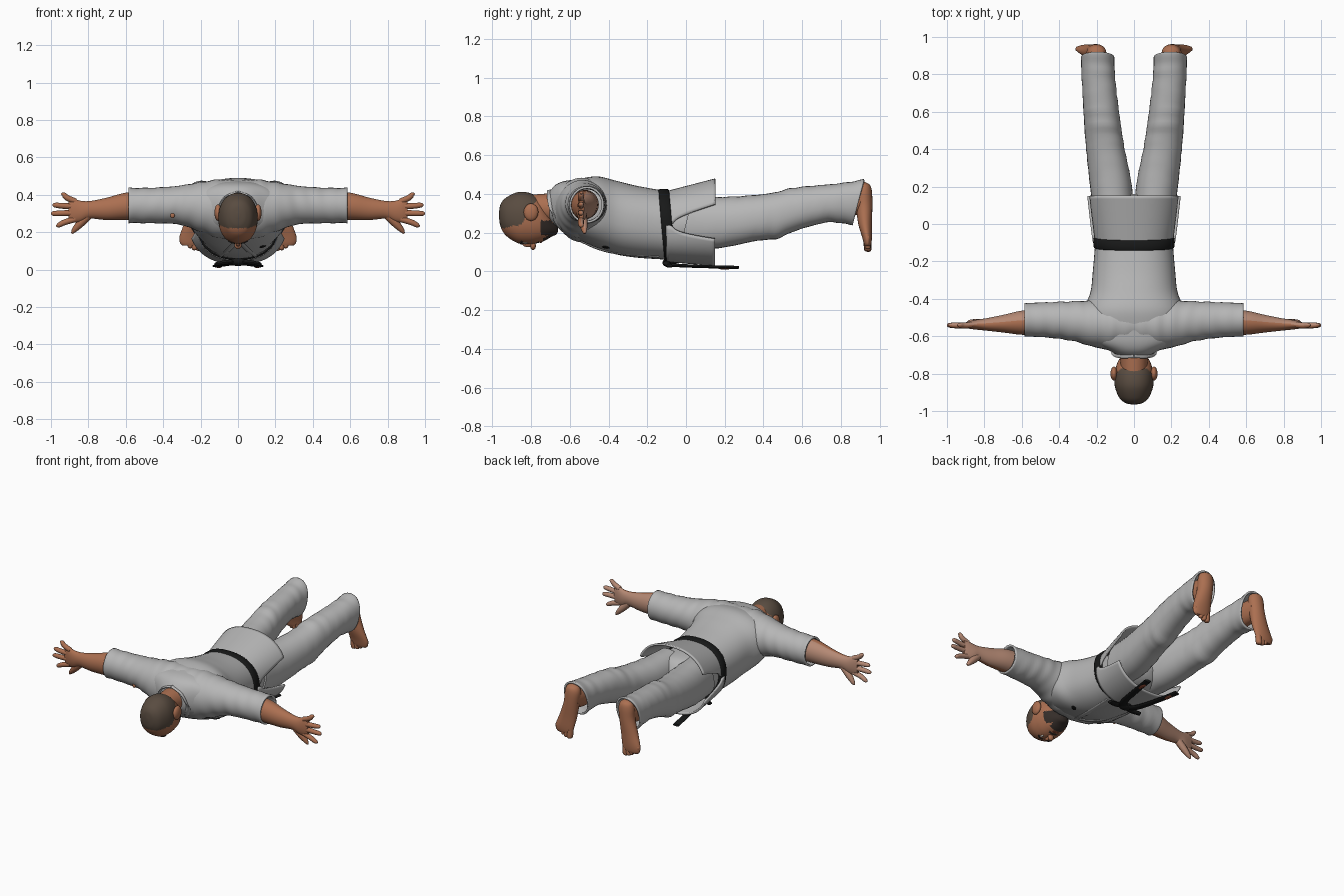
import bpy, bmesh, math
from mathutils import Vector, Matrix
from mathutils.bvhtree import BVHTree

cube = bpy.data.objects.get("Cube")
if cube:
    bpy.data.objects.remove(cube)


def material(name, r, g, b):
    m = bpy.data.materials.new(name)
    m.use_nodes = True
    m.diffuse_color = (r, g, b, 1)
    bsdf = m.node_tree.nodes["Principled BSDF"]
    bsdf.inputs["Base Color"].default_value = (r, g, b, 1)
    bsdf.inputs["Roughness"].default_value = 0.8
    return m


CLOTH = material("pale cloth", .47, .47, .47)
BLACK = material("black belt", .009, .0095, .0095)
SKIN = material("skin", .41, .16, .082)
PALM = material("pale palm skin", .46, .25, .175)
HAIR = material("brown hair", .1, .072, .052)
BEARD = material("dark beard", .035, .026, .022)
WHITE = material("eye white", .6, .57, .52)
RED = material("rust label", .25, .06, .03)


def finish(name, bm, mats, thick=0):
    bmesh.ops.recalc_face_normals(bm, faces=bm.faces)
    me = bpy.data.meshes.new(name)
    bm.to_mesh(me)
    bm.free()
    ob = bpy.data.objects.new(name, me)
    bpy.context.collection.objects.link(ob)
    for m in mats:
        me.materials.append(m)
    if thick:
        mod = ob.modifiers.new("thickness", 'SOLIDIFY')
        mod.thickness = thick
        mod.offset = -1
    bpy.ops.object.select_all(action='DESELECT')
    ob.select_set(True)
    bpy.context.view_layer.objects.active = ob
    bpy.ops.object.shade_smooth_by_angle(angle=math.radians(50))
    return ob


def skin_rings(name, rings, mats, caps=(True, True), closed=True, thick=0):
    bm = bmesh.new()
    rows = [[bm.verts.new(p) for p in ring] for ring in rings]
    n = len(rows[0])
    for a, b in zip(rows, rows[1:]):
        for i in range(n if closed else n - 1):
            j = (i + 1) % n
            bm.faces.new((a[i], a[j], b[j], b[i]))
    for cap, row in zip(caps, (rows[0], rows[-1])):
        if cap:
            bm.faces.new(row)
    return finish(name, bm, mats, thick)


def smooth_steps(keys, steps):
    """Catmull-Rom interpolation of rows of numbers."""
    out = []
    for i in range(len(keys) - 1):
        p0, p1, p2 = keys[max(i - 1, 0)], keys[i], keys[i + 1]
        p3 = keys[min(i + 2, len(keys) - 1)]
        for k in range(steps):
            t = k / steps
            out.append([.5 * (2 * b + (c - a) * t + (2 * a - 5 * b + 4 * c - d) * t * t
                              + (3 * b - a - 3 * c + d) * t ** 3)
                        for a, b, c, d in zip(p0, p1, p2, p3)])
    return out + [list(keys[-1])]


def spow(v, p):
    return math.copysign(abs(v) ** p, v)


def loft(name, axis, keys, mats, side=1, steps=5, n=32, power=2, shear=0,
         fold=0, caps=(True, True), thick=0):
    """Keys are (position, centre a, centre b, radius a, radius b)."""
    rings = []
    for t, ca, cb, ra, rb in smooth_steps(keys, steps):
        ring = []
        for i in range(n):
            w = 2 * math.pi * i / n
            f = 1 + fold * math.sin(t * 75 + 2 * math.sin(w)) * math.cos(w + t * 9)
            a = ra * f * spow(math.cos(w), 2 / power)
            b = rb * f * spow(math.sin(w), 2 / power)
            u = t + shear * b
            p = {'X': (u, ca + a, cb + b), 'Y': (ca + a, u, cb + b),
                 'Z': (ca + a, cb + b, u)}[axis]
            ring.append(Vector((p[0] * side, p[1], p[2])))
        rings.append(ring)
    return skin_rings(name, rings, mats, caps, thick=thick)


def tube(name, pts, mats, side=1, n=12, steps=4, wide=1, up=(0, 0, 1)):
    """Rounded tube through (x, y, z, radius) points, widened across 'up'."""
    path = smooth_steps(pts, steps)
    rings = []
    for i, p in enumerate(path):
        a, b = path[max(i - 1, 0)], path[min(i + 1, len(path) - 1)]
        d = (Vector(b[:3]) - Vector(a[:3])).normalized()
        u = d.cross(Vector(up)).normalized()
        v = d.cross(u)
        ring = [Vector(p[:3]) + p[3] * (u * wide * math.cos(2 * math.pi * k / n)
                + v * math.sin(2 * math.pi * k / n)) for k in range(n)]
        rings.append([Vector((q.x * side, q.y, q.z)) for q in ring])
    return skin_rings(name, rings, mats)


def blob(name, loc, size, mat, turn=None):
    bm = bmesh.new()
    bmesh.ops.create_uvsphere(bm, u_segments=16, v_segments=10, radius=1)
    rot = turn.to_matrix().to_4x4() if turn else Matrix()
    bm.transform(Matrix.Translation(loc) @ rot @ Matrix.Diagonal((*size, 1)))
    return finish(name, bm, [mat])


def surface(ob):
    return BVHTree.FromPolygons([v.co for v in ob.data.vertices],
                                [p.vertices[:] for p in ob.data.polygons])


def plate(name, tree, near, size, mat):
    loc, nor = tree.find_nearest(Vector(near))[:2]
    blob(name, loc, (*size, .004), mat, nor.to_track_quat('Z', 'Y'))


def pale_inside(ob):
    """Second material on the faces turned towards the feet."""
    for f in ob.data.polygons:
        f.material_index = int(f.normal.y > .2)


# Jacket body
torso = loft("jacket_body", 'Y', [
    (-.705, 0, .335, .08, .075), (-.675, 0, .34, .135, .105), (-.63, 0, .335, .215, .13),
    (-.56, 0, .32, .255, .155), (-.46, 0, .305, .265, .185), (-.36, 0, .277, .232, .19),
    (-.25, 0, .255, .22, .185), (-.1, 0, .237, .207, .177)], [CLOTH], n=48, power=2.3)
body = surface(torso)

# Jacket skirt: back and front flaps parted by side slits
for name, sign in (("skirt_back", 1), ("skirt_front", -1)):
    rows = []
    for i in range(17):
        t = i / 16
        gap = .36 * math.sqrt(max(0, (t - .12) / .88))
        cz, rx, rz = .237 + .022 * t, .207 + .046 * t, .177 + .043 * t
        row = []
        for k in range(33):
            w = gap + (math.pi - 2 * gap) * k / 32
            row.append(Vector((rx * spow(math.cos(w), .87), -.1 + .25 * t,
                               cz + sign * rz * spow(math.sin(w), .87))))
        rows.append(row)
    skin_rings(name, rows, [CLOTH], (False, False), closed=False, thick=.012 * sign)

# Belt with knot and two hanging ends
loft("belt", 'Y', [(-.127, 0, .238, .209, .178), (-.12, 0, .238, .217, .186),
                   (-.078, 0, .238, .217, .186), (-.071, 0, .238, .209, .178)],
     [BLACK], n=48, power=2.3, shear=-.09, steps=2)
blob("belt_knot", (0, -.085, .045), (.05, .036, .026), BLACK)
for s, side in ((1, "left"), (-1, "right")):
    tube(side + "_belt_end", [(0, -.09, .035, .009), (.05, -.04, .03, .009),
         (.085, .1, .024, .008), (.115, .27, .02, .008)], [BLACK], s, wide=2.8)
    tube(side + "_belt_loop", [(0, -.09, .045, .01), (.06, -.1, .04, .012),
         (.12, -.085, .03, .009)], [BLACK], s, wide=1.8)
    blob(side + "_belt_label", (s * .103, .2, .0135), (.014, .032, .0045), RED)

# Trousers
loft("trouser_seat", 'Y', [(-.1, 0, .235, .19, .15), (.05, 0, .245, .2, .135),
                           (.12, 0, .25, .15, .11), (.16, 0, .25, .04, .06)], [CLOTH], power=2.2)

for s, side in ((1, "left"), (-1, "right")):
    loft(side + "_trouser_leg", 'Y', [
        (0, .105, .25, .105, .135), (.2, .123, .252, .112, .133), (.4, .153, .28, .103, .122),
        (.5, .165, .297, .099, .13), (.6, .175, .325, .095, .114), (.75, .188, .352, .09, .1),
        (.83, .193, .355, .089, .108), (.89, .194, .357, .089, .118)],
        [CLOTH], s, power=2.2, shear=.25, fold=.018, caps=(True, False), thick=.012)

    # Bare feet, soles facing back
    loft(side + "_ankle", 'Y', [(.72, .195, .355, .065, .075), (.85, .198, .36, .058, .075),
                                (.93, .2, .37, .048, .065)], [SKIN], s)
    loft(side + "_foot", 'Z', [
        (.46, .2, .912, .014, .014), (.445, .2, .916, .04, .034), (.41, .2, .918, .052, .042),
        (.34, .207, .92, .052, .042), (.25, .227, .924, .06, .036), (.18, .246, .934, .066, .026),
        (.145, .25, .937, .061, .02), (.13, .25, .937, .048, .014)], [SKIN], s, n=24)
    for k in range(5):
        x, r = .205 + .023 * k, .0195 - .002 * k
        tip = .1 + .0035 * k * k
        tube(f"{side}_toe_{k + 1}", [(x, .936, .16 + .004 * k, r), (x + .003, .938, tip + .02, r),
             (x + .005, .94, tip + .006, r * .8), (x + .005, .94, tip, r * .2)],
             [SKIN], s, up=(0, 1, 0))

    # Sleeves run in from the shoulders; arms
    loft(side + "_sleeve", 'X', [
        (0, -.535, .315, .135, .165), (.11, -.538, .325, .138, .156), (.22, -.532, .337, .124, .128),
        (.32, -.52, .345, .107, .103), (.45, -.513, .343, .095, .095), (.585, -.512, .343, .089, .094)],
        [CLOTH], s, fold=.02, caps=(True, False), thick=.012, steps=8)
    pale_inside(loft(side + "_arm", 'X', [
        (.42, -.52, .345, .07, .075), (.585, -.527, .34, .066, .074), (.7, -.533, .325, .047, .06),
        (.79, -.537, .32, .033, .047), (.84, -.538, .312, .027, .056),
        (.88, -.54, .317, .02, .063), (.905, -.54, .32, .013, .055)], [SKIN, PALM], s))
    fingers = [("little", .365, .945, .402), ("ring", .337, .992, .345),
               ("middle", .303, 1, .3), ("index", .27, .972, .237)]
    for finger, z, tx, tz in fingers:
        mid = (.88 + tx) / 2
        pale_inside(tube(f"{side}_{finger}_finger", [
            (.87, -.54, z, .016), (mid, -.543, (z + tz) / 2, .0155),
            (tx - .012, -.541, tz, .0125), (tx, -.54, tz, .004)], [SKIN, PALM], s, up=(0, 1, 0)))
    pale_inside(tube(side + "_thumb", [
        (.79, -.535, .3, .023), (.84, -.53, .25, .022), (.875, -.525, .212, .014),
        (.888, -.523, .194, .005)], [SKIN, PALM], s, up=(0, 1, 0)))

    # Lapel from the nape, crossing the chest to the belt
    pts = [(0, -.7, .415), (.07, -.695, .38), (.1, -.675, .3), (.07, -.64, .22),
           (0, -.55, .15), (-.06, -.4, .08), (-.1, -.14, .05)]
    pts = [(*body.find_nearest(Vector(p))[0], .006) for p in pts]
    tube(side + "_lapel", pts, [CLOTH], s, wide=2.6, steps=6)

# Small marks on the jacket
plate("chest_patch", body, (.14, -.42, .1), (.022, .016), BLACK)
for z in (.39, .29):
    blob("sleeve_patch", (-.35, -.606 + .012 * (z > .35), z), (.012, .007, .014), SKIN)

# Neck and head
loft("neck", 'Y', [(-.8, 0, .32, .07, .075), (-.72, 0, .325, .074, .076),
                   (-.64, 0, .32, .09, .085)], [SKIN])
head = loft("head", 'Y', [
    (-.965, 0, .29, .01, .015), (-.957, 0, .288, .045, .058), (-.93, 0, .282, .078, .097),
    (-.87, 0, .277, .102, .131), (-.81, 0, .272, .104, .133), (-.76, 0, .262, .095, .115),
    (-.725, 0, .245, .08, .085), (-.695, 0, .228, .06, .05), (-.67, 0, .222, .036, .032),
    (-.66, 0, .22, .016, .014)], [SKIN, HAIR, BEARD], n=80, steps=10, power=2.15)
for f in head.data.polygons:
    x, y, z = f.center
    hairline = .222 + .4 * max(0, abs(x) - .06) + .3 * max(0, y + .86)
    nape = -.745 - .6 * (.41 - z)
    if z > hairline and y < nape:
        f.material_index = 1
    # Beard rises along the jaw from the chin
    beard = y > -.738 - .3 * max(0, abs(x) - .04) and .185 < z + (abs(x) < .05) < 1.25 \
        and z < .262
    moustache = abs(x) < .036 and -.772 < y < -.758 and z < .2
    if beard or moustache:
        f.material_index = 2
face = surface(head)

blob("nose_bridge", (0, -.815, .142), (.012, .03, .018), SKIN)
blob("nose_tip", (0, -.79, .132), (.02, .015, .022), SKIN)
plate("mouth", face, (0, -.748, .15), (.026, .006), RED)
for s, side in ((1, "left"), (-1, "right")):
    blob(side + "_ear", (s * .107, -.8, .305), (.019, .038, .045), SKIN)
    plate(side + "_eye", face, (s * .04, -.83, .14), (.014, .007), WHITE)
    plate(side + "_iris", face, (s * .04, -.83, .137), (.007, .007), BEARD)
    brow = [(.018, -.85), (.04, -.857), (.065, -.848)]
    tube(side + "_eyebrow", [(*face.find_nearest(Vector((x, y, .13)))[0], .005)
                             for x, y in brow], [BEARD], s)
